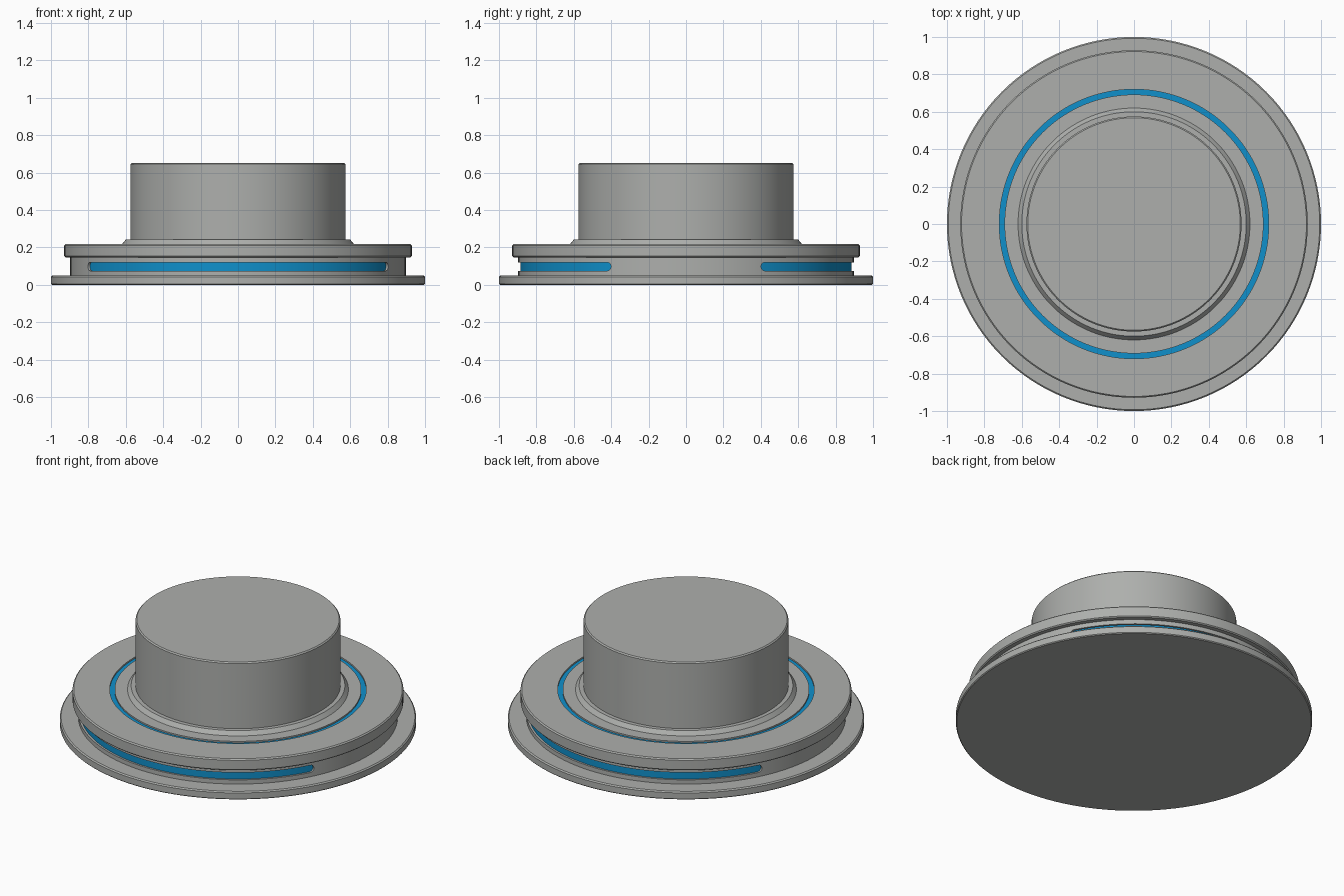
import bpy, bmesh, math

if "Cube" in bpy.data.objects:
    bpy.data.objects.remove(bpy.data.objects["Cube"])

SEGS = 128


def material(name, rgb):
    m = bpy.data.materials.new(name)
    m.diffuse_color = (*rgb, 1)
    m.use_nodes = True
    m.node_tree.nodes["Principled BSDF"].inputs["Base Color"].default_value = m.diffuse_color
    return m


grey = material("warm grey", (0.42, 0.43, 0.415))
blue = material("bright blue", (0.005, 0.28, 0.60))


def finish(name, bm, mat):
    bmesh.ops.recalc_face_normals(bm, faces=bm.faces)
    me = bpy.data.meshes.new(name)
    bm.to_mesh(me)
    bm.free()
    me.materials.append(mat)
    ob = bpy.data.objects.new(name, me)
    bpy.context.collection.objects.link(ob)
    return ob


def lathe(name, profile, mat, closed=False, caps=()):
    """Revolve (radius, z) points about z; caps lists the profile ends to fill."""
    bm = bmesh.new()
    rings = [[bm.verts.new((r * math.cos(2 * math.pi * i / SEGS),
                            r * math.sin(2 * math.pi * i / SEGS), z))
              for i in range(SEGS)] for r, z in profile]
    pairs = list(zip(rings, rings[1:]))
    if closed:
        pairs.append((rings[-1], rings[0]))
    for a, b in pairs:
        for i in range(SEGS):
            j = (i + 1) % SEGS
            bm.faces.new((a[i], a[j], b[j], b[i]))
    for k in caps:
        bm.faces.new(rings[k])
    return finish(name, bm, mat)


def curved_slot(name, r0, r1, centre, mat):
    """Round-ended bar bent about z, between radii r0 and r1."""
    half, zc, h = math.radians(63.4), 0.0975, 0.0225
    cap = h / r1
    ends = [(half - cap * (1 - math.cos(t)), h * math.sin(t))
            for t in (math.radians(d) for d in (10, 30, 50, 70, 90))]
    # ends run from the tip inward
    ends = [(half - cap + cap * math.cos(math.radians(d)), h * math.sin(math.radians(d)))
            for d in (10, 30, 50, 70, 90)]
    n = 44
    mid = [(-(half - cap) + 2 * (half - cap) * i / n, h) for i in range(1, n)]
    columns = [(-a, b) for a, b in ends] + mid + ends[::-1]
    bm = bmesh.new()
    rows = []
    for a, hh in columns:
        c, s = math.cos(centre + a), math.sin(centre + a)
        rows.append([bm.verts.new((r * c, r * s, zc + z))
                     for r, z in ((r0, -hh), (r1, -hh), (r1, hh), (r0, hh))])
    for p, q in zip(rows, rows[1:]):
        for k in range(4):
            m = (k + 1) % 4
            bm.faces.new((p[k], p[m], q[m], q[k]))
    bm.faces.new(rows[0])
    bm.faces.new(rows[-1])
    return finish(name, bm, mat)


# housing: base plate, recessed neck and flange with a ring groove on top
housing = lathe("housing", [
    (0.995, 0), (1.0, 0.005), (1.0, 0.042), (0.993, 0.049),
    (0.897, 0.049), (0.897, 0.147),
    (0.923, 0.147), (0.929, 0.153), (0.929, 0.211), (0.922, 0.218),
    (0.72, 0.218), (0.72, 0.206), (0.692, 0.206), (0.692, 0.218),
    (0.60, 0.218)], grey, caps=(0, -1))

# hub: sloped collar and tall drum
hub = lathe("hub", [
    (0.62, 0.218), (0.60, 0.242), (0.575, 0.242), (0.575, 0.645),
    (0.568, 0.652)], grey, caps=(-1,))

# blue ring lying in the groove
ring = lathe("ring_light", [(0.692, 0.206), (0.72, 0.206), (0.72, 0.209), (0.692, 0.209)],
             blue, closed=True)

# front and back slots cut into the neck, each with a blue strip inside
parts = [housing, hub, ring]
for side, centre in (("front", -math.pi / 2), ("back", math.pi / 2)):
    cutter = curved_slot(side + "_slot_cutter", 0.875, 0.92, centre, grey)
    bpy.context.view_layer.objects.active = housing
    mod = housing.modifiers.new(side + "_slot", 'BOOLEAN')
    mod.operation = 'DIFFERENCE'
    mod.solver = 'EXACT'
    mod.object = cutter
    bpy.ops.object.modifier_apply(modifier=mod.name)
    bpy.data.objects.remove(cutter)
    parts.append(curved_slot(side + "_strip_light", 0.870, 0.885, centre, blue))

# smooth shading with crisp edges
bpy.ops.object.select_all(action='DESELECT')
for ob in parts:
    ob.select_set(True)
bpy.context.view_layer.objects.active = housing
bpy.ops.object.shade_smooth_by_angle(angle=math.radians(30))
